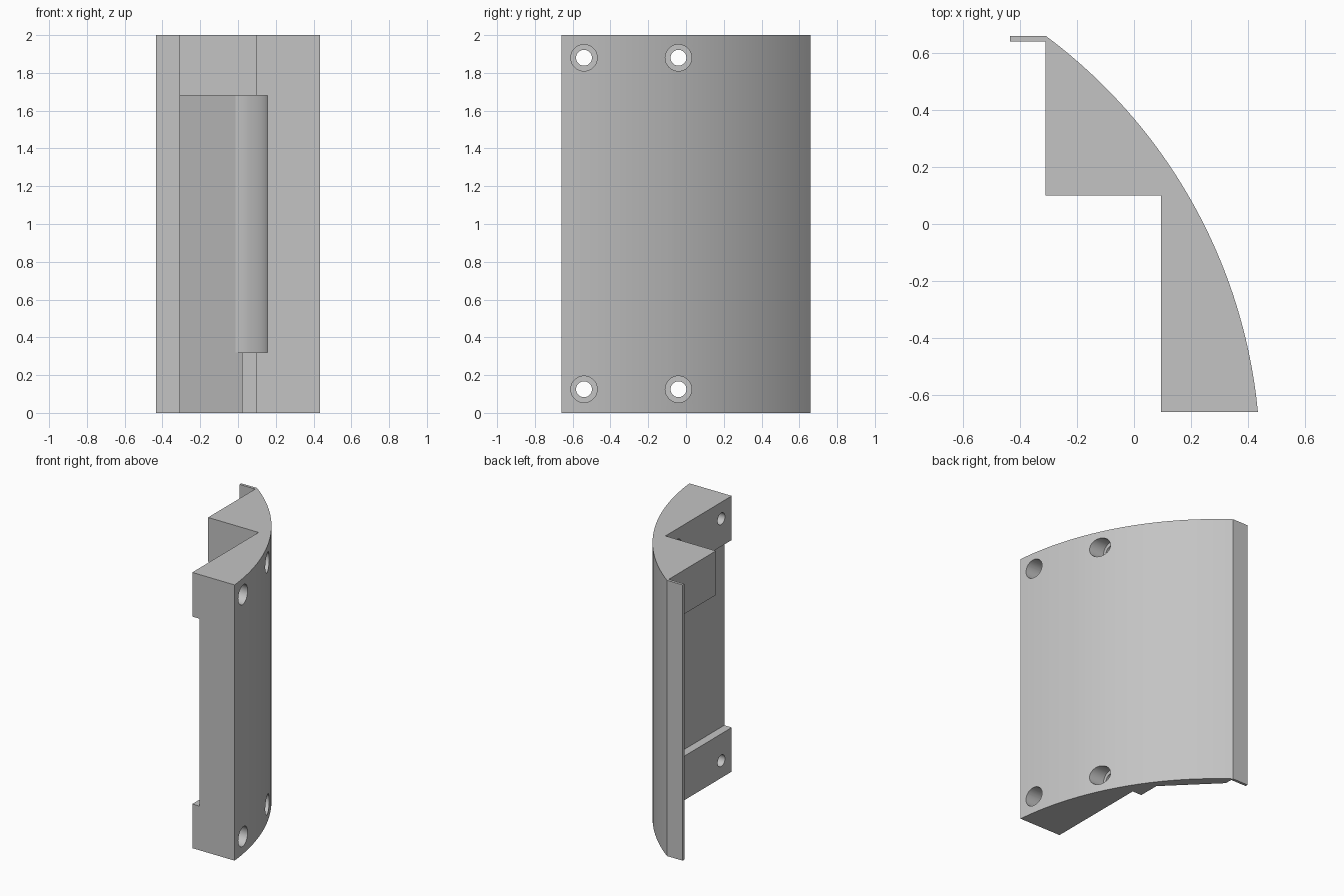
import bpy, bmesh, math
from mathutils import Matrix

cube = bpy.data.objects.get("Cube")
if cube:
    bpy.data.objects.remove(cube, do_unlink=True)

grey = bpy.data.materials.new("plain_grey")
grey.use_nodes = True
grey.diffuse_color = (0.55, 0.55, 0.55, 1)
grey.node_tree.nodes["Principled BSDF"].inputs["Base Color"].default_value = (0.55, 0.55, 0.55, 1)


def add_object(name, bm):
    bmesh.ops.recalc_face_normals(bm, faces=bm.faces)
    mesh = bpy.data.meshes.new(name)
    bm.to_mesh(mesh)
    bm.free()
    obj = bpy.data.objects.new(name, mesh)
    bpy.context.collection.objects.link(obj)
    mesh.materials.append(grey)
    return obj


def prism(name, outline, bottom, top):
    """Extrude an outline in plan from one height to another."""
    bm = bmesh.new()
    face = bm.faces.new([bm.verts.new((x, y, bottom)) for x, y in outline])
    grown = bmesh.ops.extrude_face_region(bm, geom=[face])["geom"]
    verts = [v for v in grown if isinstance(v, bmesh.types.BMVert)]
    bmesh.ops.translate(bm, verts=verts, vec=(0, 0, top - bottom))
    return add_object(name, bm)


def rod(name, radius, x0, x1, y, z):
    """Round cutter lying along x."""
    bm = bmesh.new()
    place = Matrix.Translation(((x0 + x1) / 2, y, z)) @ Matrix.Rotation(math.pi / 2, 4, "Y")
    bmesh.ops.create_cone(bm, cap_ends=True, segments=40, radius1=radius,
                          radius2=radius, depth=x1 - x0, matrix=place)
    return add_object(name, bm)


def arc(cx, cy, radius, start, end, steps):
    angles = [start + (end - start) * i / steps for i in range(steps + 1)]
    return [(cx + radius * math.cos(a), cy + radius * math.sin(a)) for a in angles]


def cut(target, cutter):
    cutter.hide_render = True
    mod = target.modifiers.new(cutter.name, "BOOLEAN")
    mod.operation = "DIFFERENCE"
    mod.solver = "EXACT"
    mod.object = cutter
    bpy.context.view_layer.objects.active = target
    bpy.ops.object.modifier_apply(modifier=mod.name)
    bpy.data.objects.remove(cutter, do_unlink=True)


# Curved body with the stepped notch and the thin rear lip
cx, cy, radius = -1.422, -0.837, 1.865
outer = arc(cx, cy, radius, math.atan2(-0.66 - cy, 0.435 - cx),
            math.atan2(0.66 - cy, -0.31 - cx), 48)
body = prism("curved_bracket", outer + [(-0.435, 0.66), (-0.435, 0.64), (-0.31, 0.64),
             (-0.31, 0.1), (0.095, 0.1), (0.095, -0.66)], 0, 2)

# Slanted hollow below the top block
cut(body, prism("hollow_cutter", [(0.02, 0.0), (0.02, 0.256), (-0.31, 0.585),
                                  (-0.5, 0.585), (-0.5, 0.0)], -0.1, 1.68))

# Round-backed pocket between the two end blocks
pocket = arc(-0.1, 0.05, 0.255, 0, math.pi / 2, 10)
cut(body, prism("pocket_cutter", pocket + [(-0.1, -0.8), (0.155, -0.8)], 0.32, 1.68))

# Counterbored screw holes
for y in (-0.54, -0.04):
    for z in (0.125, 1.88):
        cut(body, rod("hole_cutter", 0.042, -0.1, 0.6, y, z))
        cut(body, rod("counterbore_cutter", 0.07, 0.175, 0.6, y, z))

# Smooth curves, sharp corners
bpy.ops.object.select_all(action="DESELECT")
body.select_set(True)
bpy.context.view_layer.objects.active = body
bpy.ops.object.shade_smooth_by_angle(angle=math.radians(20))
